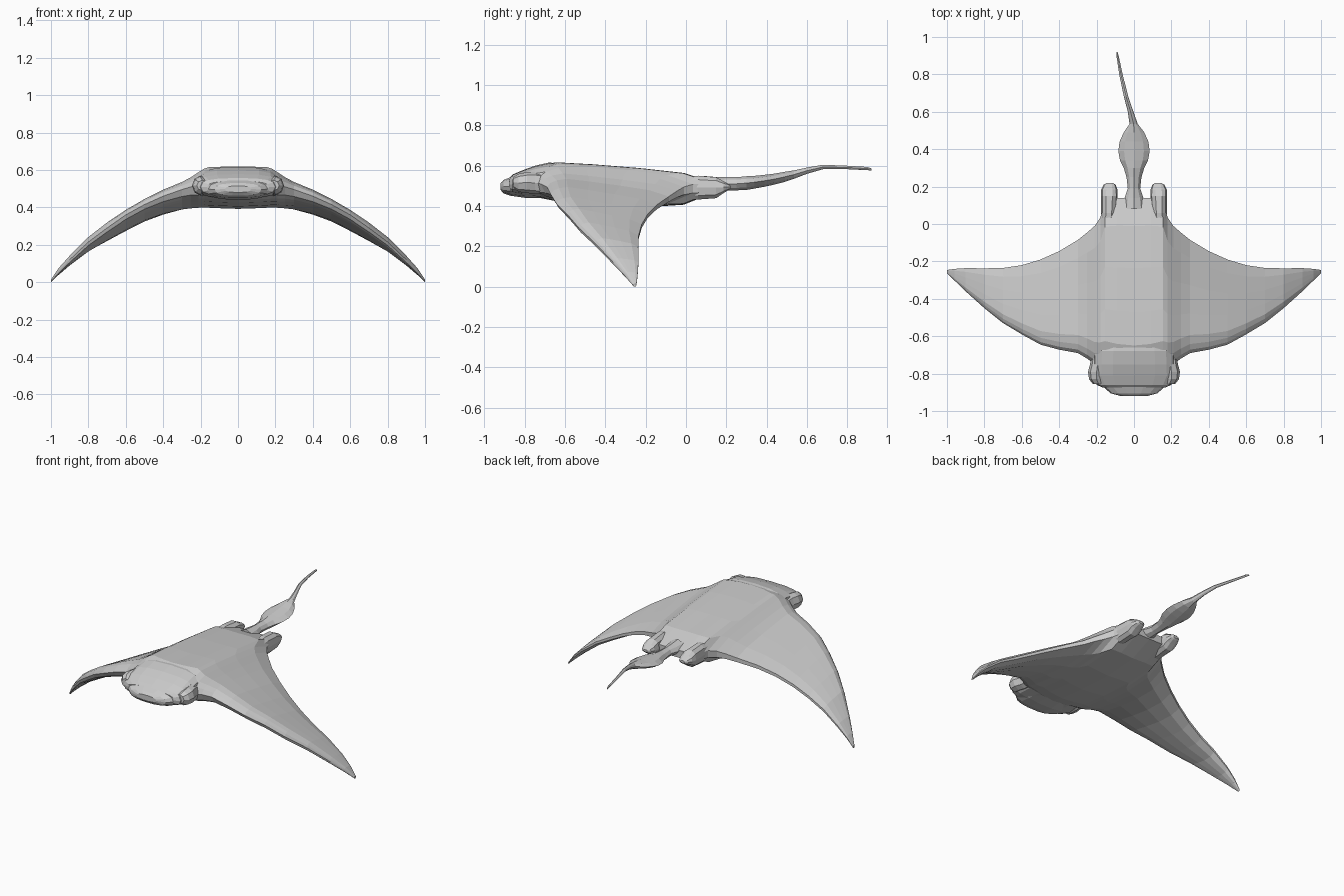
import bpy, bmesh, math


def loft(name, rings):
    """Skin a list of equal-length rings of points and cap both ends."""
    bm = bmesh.new()
    rows = [[bm.verts.new(p) for p in ring] for ring in rings]
    n = len(rows[0])
    for a, b in zip(rows, rows[1:]):
        for i in range(n):
            j = (i + 1) % n
            bm.faces.new((a[i], a[j], b[j], b[i]))
    bm.faces.new(rows[0])
    bm.faces.new(rows[-1])
    bmesh.ops.recalc_face_normals(bm, faces=bm.faces)
    me = bpy.data.meshes.new(name)
    bm.to_mesh(me)
    bm.free()
    ob = bpy.data.objects.new(name, me)
    bpy.context.collection.objects.link(ob)
    return ob


def lengthwise(name, stations, sides=12, power=2.0):
    """Loft along y. Each station is y, centre x, half width, bottom z, top z."""
    rings = []
    for y, cx, hw, zb, zt in stations:
        ring = []
        for i in range(sides):
            a = 2 * math.pi * i / sides
            c, s = math.cos(a), math.sin(a)
            px = math.copysign(abs(c) ** (2 / power), c)
            pz = math.copysign(abs(s) ** (2 / power), s)
            ring.append((cx + hw * px, y, (zb + zt) / 2 + (zt - zb) / 2 * pz))
        rings.append(ring)
    return loft(name, rings)


# Body and wings: foil sections running from the left tip to the right tip
T = (0, .03, .08, .16, .35, .6, .84, 1)
UP = (0, .45, .75, 1, .96, .85, .68, .25)
DOWN = (0, .5, .7, .82, .95, 1, .8, .2)


def foil(x, yl, yt, zl, zt, up, dn):
    top = [(x, yl + (yt - yl) * t, zl + (zt - zl) * t + up * u) for t, u in zip(T, UP)]
    low = [(x, yl + (yt - yl) * t, zl + (zt - zl) * t - dn * d) for t, d in zip(T, DOWN)]
    return top + low[:0:-1]


# x, leading y, trailing y, leading z, trailing z, rise, drop
half = [
    (.09, -.79, .14, .52, .49, .102, .107),
    (.155, -.77, .13, .52, .49, .10, .104),
    (.18, -.76, .035, .52, .485, .093, .10),
    (.21, -.75, -.01, .515, .475, .08, .093),
    (.25, -.72, -.045, .51, .46, .06, .085),
    (.30, -.69, -.085, .495, .435, .05, .07),
    (.40, -.672, -.145, .46, .395, .045, .055),
    (.50, -.645, -.19, .415, .35, .04, .045),
    (.60, -.59, -.22, .36, .30, .036, .045),
    (.70, -.53, -.235, .29, .245, .036, .04),
    (.80, -.45, -.237, .215, .19, .03, .036),
    (.90, -.36, -.236, .12, .115, .022, .028),
    (.96, -.302, -.24, .058, .058, .016, .02),
    (1.0, -.262, -.246, .008, .008, .006, .008),
]
mid = (0, -.80, .14, .52, .49, .102, .11)
span = [(-s[0],) + s[1:] for s in reversed(half)] + [mid] + half
loft("body_and_wings", [foil(*s) for s in span])

# Head: broad flattened block rounded into the body
lengthwise("head", [
    (-.875, 0, .165, .475, .54), (-.86, 0, .20, .46, .557), (-.81, 0, .225, .448, .578),
    (-.75, 0, .222, .445, .60), (-.68, 0, .22, .44, .616), (-.56, 0, .18, .43, .606)], 16, 2.8)

# Snout: low lip in front of the head
lengthwise("snout", [
    (-.92, 0, .07, .48, .515), (-.905, 0, .125, .462, .53), (-.87, 0, .165, .45, .545),
    (-.80, 0, .17, .44, .55), (-.70, 0, .14, .44, .55)], 14, 2.5)

for side, word in ((1, "right"), (-1, "left")):
    # Cheek with the eye bump
    lengthwise(word + "_cheek", [
        (-.855, side * .19, .03, .49, .545), (-.83, side * .20, .04, .47, .56),
        (-.79, side * .20, .046, .465, .568), (-.75, side * .195, .04, .46, .57),
        (-.69, side * .19, .035, .46, .56)], 8)
    # Pelvic fin lobe behind the body
    lengthwise(word + "_pelvic_fin", [
        (-.02, side * .14, .035, .43, .545), (.06, side * .135, .041, .43, .553),
        (.15, side * .132, .045, .437, .545), (.185, side * .132, .043, .462, .525),
        (.21, side * .13, .032, .478, .512), (.22, side * .13, .016, .487, .502)], 10, 2.4)

# Tail: narrow root, flat leaf-shaped blade, whip end bent to one side
lengthwise("tail", [
    (.08, 0, .06, .47, .55), (.14, 0, .05, .475, .545), (.19, 0, .033, .478, .543),
    (.25, 0, .04, .478, .543), (.30, 0, .055, .48, .548), (.34, 0, .075, .487, .55),
    (.39, 0, .084, .496, .555), (.44, 0, .077, .507, .561), (.49, 0, .055, .52, .57),
    (.535, -.002, .022, .535, .577), (.60, -.018, .015, .56, .591), (.68, -.042, .012, .583, .605),
    (.80, -.07, .009, .583, .6), (.90, -.088, .006, .578, .594), (.92, -.091, .003, .577, .587)], 8, 1.5)
